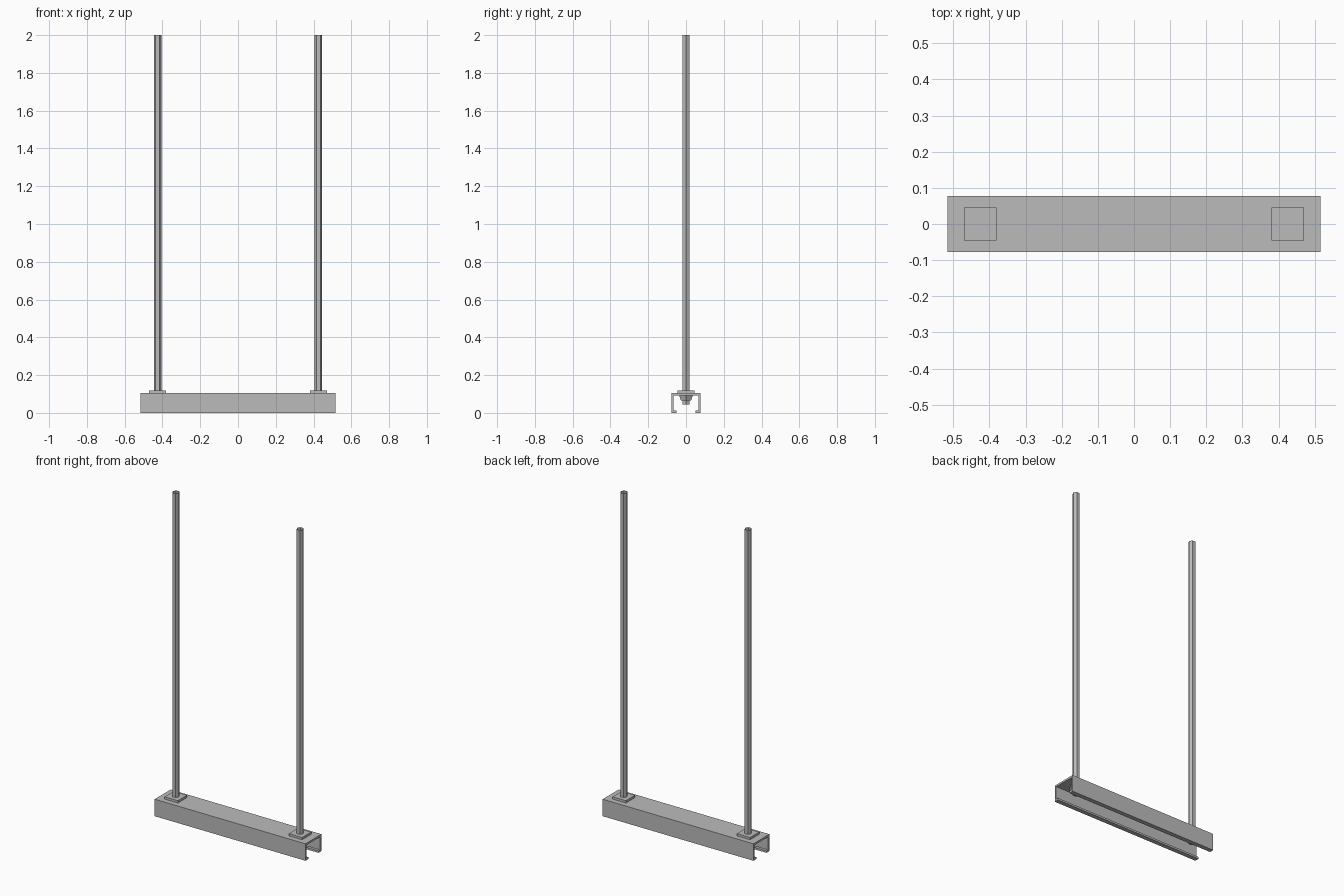
import bpy
import bmesh
import math

cube = bpy.data.objects.get("Cube")
if cube:
    bpy.data.objects.remove(cube, do_unlink=True)

steel = bpy.data.materials.new("grey steel")
steel.use_nodes = True
GREY = (0.5, 0.5, 0.5, 1)
steel.diffuse_color = GREY
steel.node_tree.nodes["Principled BSDF"].inputs["Base Color"].default_value = GREY


def finish(name, bm):
    bmesh.ops.recalc_face_normals(bm, faces=bm.faces)
    mesh = bpy.data.meshes.new(name)
    bm.to_mesh(mesh)
    bm.free()
    mesh.materials.append(steel)
    obj = bpy.data.objects.new(name, mesh)
    bpy.context.collection.objects.link(obj)
    return obj


def prism(name, x, z0, z1, r0, r1, sides, turn=0.0, open_top=False):
    """Upright prism or frustum with a regular outline."""
    bm = bmesh.new()
    rings = []
    for z, r in ((z0, r0), (z1, r1)):
        angles = [turn + math.tau * i / sides for i in range(sides)]
        rings.append([bm.verts.new((x + r * math.cos(a), r * math.sin(a), z))
                      for a in angles])
    low, high = rings
    for i in range(sides):
        j = (i + 1) % sides
        bm.faces.new((low[i], low[j], high[j], high[i]))
    bm.faces.new(low[::-1])
    if not open_top:
        bm.faces.new(high)
    return finish(name, bm)


# Channel rail: half profile mirrored in y, extruded along x
LENGTH, HALF_W, TOP, WALL, LIP = 1.032, 0.078, 0.105, 0.012, 0.05
half = [(HALF_W, TOP), (HALF_W, 0), (LIP, 0), (LIP, WALL),
        (HALF_W - WALL, WALL), (HALF_W - WALL, TOP - WALL)]
profile = half + [(-y, z) for y, z in reversed(half)]
bm = bmesh.new()
end = bm.faces.new([bm.verts.new((-LENGTH / 2, y, z)) for y, z in profile])
side = bmesh.ops.extrude_face_region(bm, geom=[end], use_keep_orig=True)
moved = [v for v in side["geom"] if isinstance(v, bmesh.types.BMVert)]
bmesh.ops.translate(bm, verts=moved, vec=(LENGTH, 0, 0))
finish("channel_rail", bm)

# Hanger rods with square washers above and nuts inside the channel
for label, x in (("left", 0.425), ("right", -0.425)):
    prism(label + "_rod", x, 0.045, 2.0, 0.021, 0.021, 6, open_top=True)
    prism(label + "_square_washer", x, TOP, 0.119,
          0.045 * math.sqrt(2), 0.045 * math.sqrt(2), 4, math.pi / 4)
    prism(label + "_nut", x, 0.065, TOP - WALL, 0.031, 0.041, 6)
